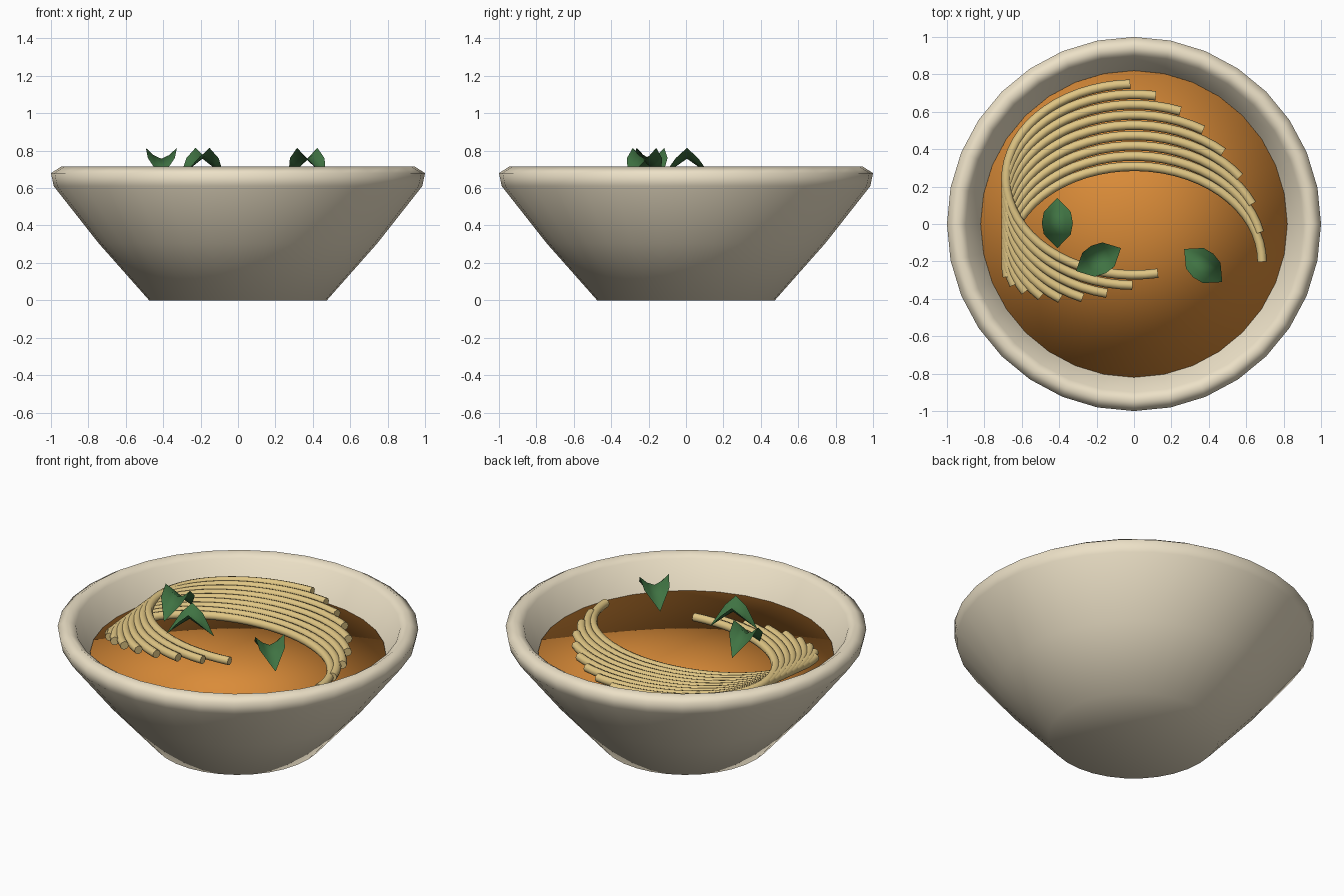
import bpy, bmesh, math

if "Cube" in bpy.data.objects:
    bpy.data.objects.remove(bpy.data.objects["Cube"])

def material(name, rgb):
    m = bpy.data.materials.new(name)
    m.diffuse_color = (*rgb, 1)
    m.use_nodes = True
    m.node_tree.nodes["Principled BSDF"].inputs["Base Color"].default_value = m.diffuse_color
    return m

CREAM = material("cream", (0.84, 0.75, 0.57))
BROTH = material("broth", (0.70, 0.26, 0.04))
NOODLE = material("noodle", (0.74, 0.56, 0.23))
GREEN = material("green", (0.05, 0.17, 0.055))

def add_mesh(name, verts, faces, mat):
    me = bpy.data.meshes.new(name)
    me.from_pydata(verts, [], faces)
    bm = bmesh.new()
    bm.from_mesh(me)
    bmesh.ops.remove_doubles(bm, verts=bm.verts, dist=1e-5)
    bmesh.ops.recalc_face_normals(bm, faces=bm.faces)
    for f in bm.faces:
        f.smooth = True
    bm.to_mesh(me)
    bm.free()
    me.materials.append(mat)
    ob = bpy.data.objects.new(name, me)
    bpy.context.collection.objects.link(ob)
    return ob

def lathe(name, profile, mat, n=32):
    """Spin a profile of (radius, z) points about the z axis."""
    verts, faces = [], []
    for r, z in profile:
        for i in range(n):
            a = 2 * math.pi * i / n
            verts.append((r * math.cos(a), r * math.sin(a), z))
    for j in range(len(profile) - 1):
        for i in range(n):
            k = (i + 1) % n
            q = [j * n + i, j * n + k, (j + 1) * n + k, (j + 1) * n + i]
            if profile[j][0] == 0:
                q.pop(1)
            elif profile[j + 1][0] == 0:
                q.pop(2)
            faces.append(q)
    return add_mesh(name, verts, faces, mat)

# Bowl: outer wall, rounded rim, inner wall
lathe("bowl", [(0, 0), (0.475, 0), (0.745, 0.305), (0.985, 0.61), (1.0, 0.68),
               (0.945, 0.715), (0.90, 0.685), (0.83, 0.53), (0.68, 0.33),
               (0.43, 0.07), (0, 0.06)], CREAM)

# Broth filling the bowl
lathe("broth", [(0, 0.525), (0.82, 0.525), (0.66, 0.33), (0.41, 0.08), (0, 0.08)], BROTH)

# Noodles: a fan of shifted elliptical arcs
for k in range(9):
    cu = bpy.data.curves.new("noodle_%d" % (k + 1), 'CURVE')
    cu.dimensions = '3D'
    cu.bevel_depth = 0.025
    cu.bevel_resolution = 2
    cu.use_fill_caps = True
    sp = cu.splines.new('POLY')
    steps = 32
    sp.points.add(steps)
    for i in range(steps + 1):
        t = 1.6 - 0.2 * k + 3.3 * i / steps
        sp.points[i].co = (0.685 * math.cos(t), 0.238 - 0.055 * k + 0.51 * math.sin(t),
                           0.61 - 0.005 * k, 1)
    cu.materials.append(NOODLE)
    bpy.context.collection.objects.link(bpy.data.objects.new(cu.name, cu))

# Herb leaves: saddle shapes with raised sides and drooping ends
def leaf(name, x, y, angle):
    rows = [(-0.135, 0, 0.655, 0.655), (-0.06, 0.072, 0.715, 0.76), (0, 0.083, 0.757, 0.815),
            (0.06, 0.072, 0.715, 0.76), (0.135, 0, 0.655, 0.655)]
    verts = []
    for v, w, mid, side in rows:
        for u, z in ((-w, side), (-w / 2, (mid * 2 + side) / 3), (0, mid),
                     (w / 2, (mid * 2 + side) / 3), (w, side)):
            verts.append((v, u, z))
    faces = []
    for j in range(4):
        for i in range(4):
            a = j * 5 + i
            q = [a, a + 1, a + 6, a + 5]
            if j == 0:
                q = [a, a + 6, a + 5]
            elif j == 3:
                q = [a, a + 1, a + 5]
            faces.append(q)
    c, s = math.cos(math.radians(angle)), math.sin(math.radians(angle))
    verts = [(x + a * c - b * s, y + a * s + b * c, z) for a, b, z in verts]
    ob = add_mesh(name, verts, faces, GREEN)
    if sum(p.normal.z for p in ob.data.polygons) < 0:
        ob.data.flip_normals()

leaf("leaf_left", -0.41, 0.005, 90)
leaf("leaf_middle", -0.19, -0.19, 27)
leaf("leaf_right", 0.37, -0.222, -41)
